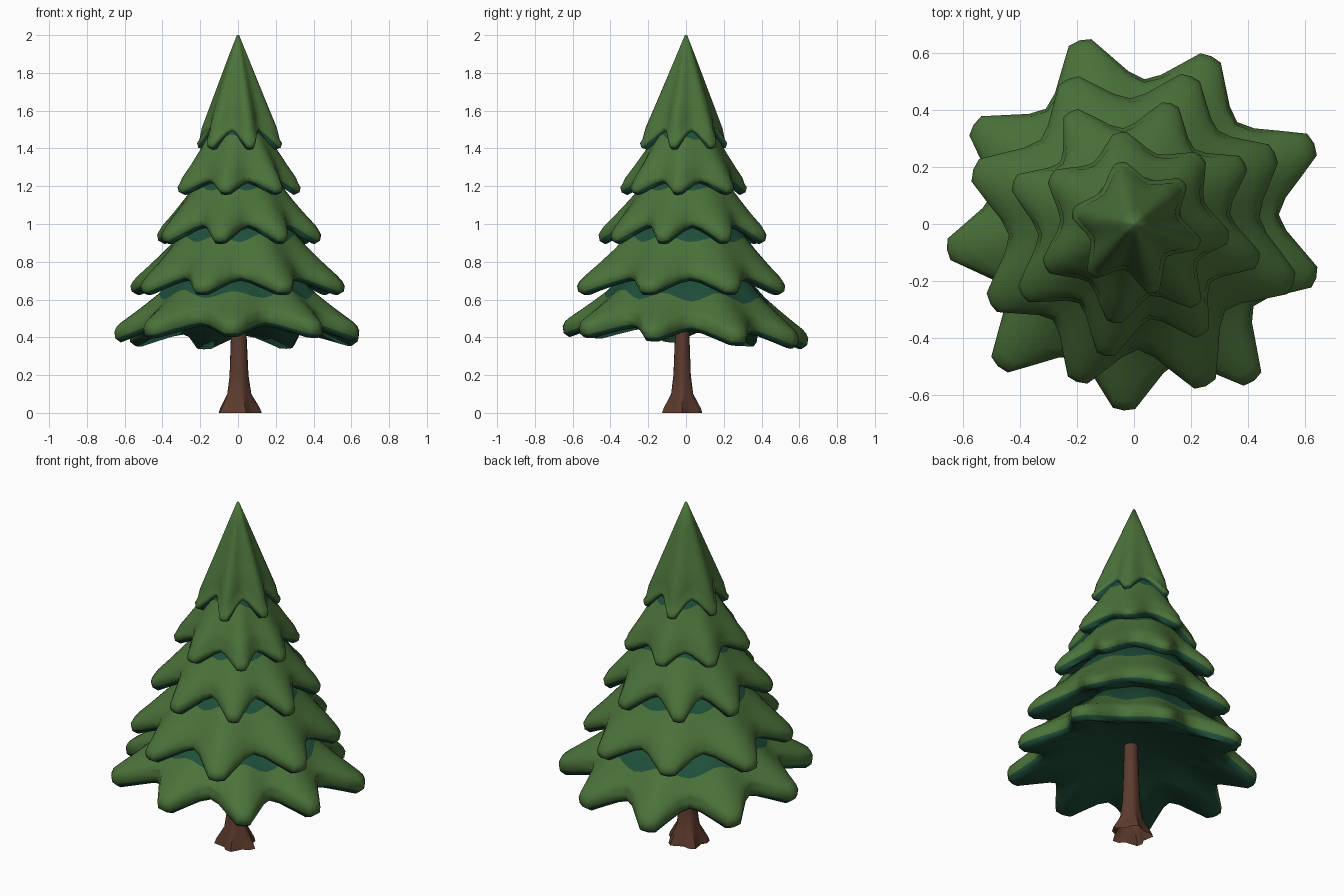
import bpy, bmesh, math

if "Cube" in bpy.data.objects:
    bpy.data.objects.remove(bpy.data.objects["Cube"])


def material(name, rgb):
    m = bpy.data.materials.new(name)
    m.diffuse_color = (*rgb, 1)
    m.use_nodes = True
    m.node_tree.nodes["Principled BSDF"].inputs["Base Color"].default_value = m.diffuse_color
    return m


GREEN = material("needle_green", (0.070, 0.168, 0.042))
TEAL = material("shaded_teal", (0.014, 0.080, 0.043))
BROWN = material("bark_brown", (0.108, 0.043, 0.026))


def loft(name, rings, mats, bands, angle, cap_first=True):
    """Skin a stack of closed rings; bands gives the material of each strip."""
    bm = bmesh.new()
    loops = [[bm.verts.new(p) for p in ring] for ring in rings]
    n = len(loops[0])
    for k in range(len(loops) - 1):
        for i in range(n):
            j = (i + 1) % n
            f = bm.faces.new((loops[k][i], loops[k + 1][i], loops[k + 1][j], loops[k][j]))
            f.material_index = bands[k]
    if cap_first:
        bm.faces.new(loops[0]).material_index = bands[0]
    bm.faces.new(loops[-1]).material_index = bands[-1]
    bmesh.ops.recalc_face_normals(bm, faces=bm.faces[:])
    mesh = bpy.data.meshes.new(name)
    bm.to_mesh(mesh)
    bm.free()
    obj = bpy.data.objects.new(name, mesh)
    bpy.context.collection.objects.link(obj)
    for m in mats:
        mesh.materials.append(m)
    bpy.ops.object.select_all(action='DESELECT')
    obj.select_set(True)
    bpy.context.view_layer.objects.active = obj
    bpy.ops.object.shade_smooth_by_angle(angle=math.radians(angle))


# Star outline between neighbouring branch tips: position and tip weight
STEPS = ((0, 1.02), (.085, .98), (.2, .57), (.35, .17), (.5, 0), (.65, .17), (.8, .57), (.915, .98))


def tier(name, tips, valley, r_in, z_in, z_tip, z_valley, lip, r_shade, under, power, tilt=0):
    polar = sorted((math.atan2(y, x), math.hypot(x, y)) for x, y in tips)
    mean = valley + .4 * (sum(r for a, r in polar) / len(polar) - valley)
    outline = []
    for i, (a, r) in enumerate(polar):
        b, r2 = polar[(i + 1) % len(polar)]
        if b < a:
            b += 2 * math.pi
        for u, w in STEPS:
            tip_r = r if u < .5 else r2
            ang = a + (b - a) * u
            rad = valley + (tip_r - valley) * w
            z = z_valley + (z_tip - z_valley) * w + tilt * rad * math.sin(ang)
            outline.append((ang, rad, z))

    def ring(fn):
        pts = []
        for ang, rad, z in outline:
            r, h = fn(rad, z)
            pts.append((r * math.cos(ang), r * math.sin(ang), h))
        return pts

    def slope(q):
        # q = 0 at the edge of the shaded collar, 1 at the rim; folds deepen outwards
        def fn(rad, z):
            t0 = (r_shade - r_in) / (rad - r_in)
            t = t0 + (1 - t0) * q
            r = r_in + (mean - r_in) * t + (rad - mean) * t ** 1.3
            return r, z_in + (z - z_in) * t ** power
        return fn

    rings = [ring(lambda r, z: (r_in, z_in))]
    rings += [ring(slope(q)) for q in (0, .3, .6, .86)]
    # Rounded lip, then the hollow underside
    rings.append(ring(lambda r, z: (r - .012, z + .003)))
    rings.append(ring(lambda r, z: (r, z - lip * .3)))
    rings.append(ring(lambda r, z: (r - .006, z - lip * .75)))
    rings.append(ring(lambda r, z: (r - .035, z - lip)))
    rings.append(ring(lambda r, z: (r * .6, (z - lip) * .4 + under * .6)))
    rings.append(ring(lambda r, z: (.03, under)))
    collar = 0 if r_in < .05 else 1
    loft(name, rings, (GREEN, TEAL), (collar, 0, 0, 0, 0, 0, 0, 1, 1, 1), 75)


# Foliage tiers from bottom to top
tier("foliage_tier_1",
     ((-.19, .64), (.27, .585), (.628, .28), (.635, -.19), (.42, -.545), (-.035, -.65),
      (-.475, -.495), (-.652, -.09), (-.56, .345)),
     .508, .25, .80, .45, .515, .08, .432, .55, .88, -.05)
tier("foliage_tier_2",
     ((-.23, .505), (.2, .515), (.49, .25), (.555, -.21), (.25, -.565), (-.2, -.55),
      (-.5, -.28), (-.56, .19)),
     .44, .22, 1.07, .69, .765, .065, .33, .78, .88)
tier("foliage_tier_3",
     ((-.225, .39), (.13, .42), (.385, .215), (.435, -.13), (.24, -.385), (-.1, -.46),
      (-.39, -.25), (-.42, .15)),
     .337, .17, 1.30, .96, 1.045, .065, .245, 1.08, .9)
tier("foliage_tier_4",
     ((-.05, .32), (.235, .235), (.33, -.05), (.22, -.28), (-.07, -.345), (-.31, -.15),
      (-.29, .17)),
     .258, .12, 1.55, 1.21, 1.27, .055, .167, 1.32, .92)
tier("foliage_top",
     ((-.05, .215), (.175, .145), (.23, -.07), (.07, -.24), (-.15, -.18), (-.215, .04)),
     .162, .006, 2.0, 1.44, 1.53, .045, .05, 1.58, 1.05)

# Trunk with flared root lobes, open at the ground: height, radius, lobe depth
trunk = []
for z, r, lobe in ((0, .104, .18), (.025, .098, .16), (.1, .062, .08), (.2, .05, .03),
                   (.42, .041, 0), (.65, .036, 0)):
    ring = []
    for i in range(20):
        a = math.tau * i / 20
        rr = r * (1 + lobe * math.cos(5 * a + .4))
        ring.append((rr * math.cos(a) + .004, .92 * rr * math.sin(a) - .02, z))
    trunk.append(ring)
loft("trunk", trunk, (BROWN,), (0,) * 5, 40, cap_first=False)
